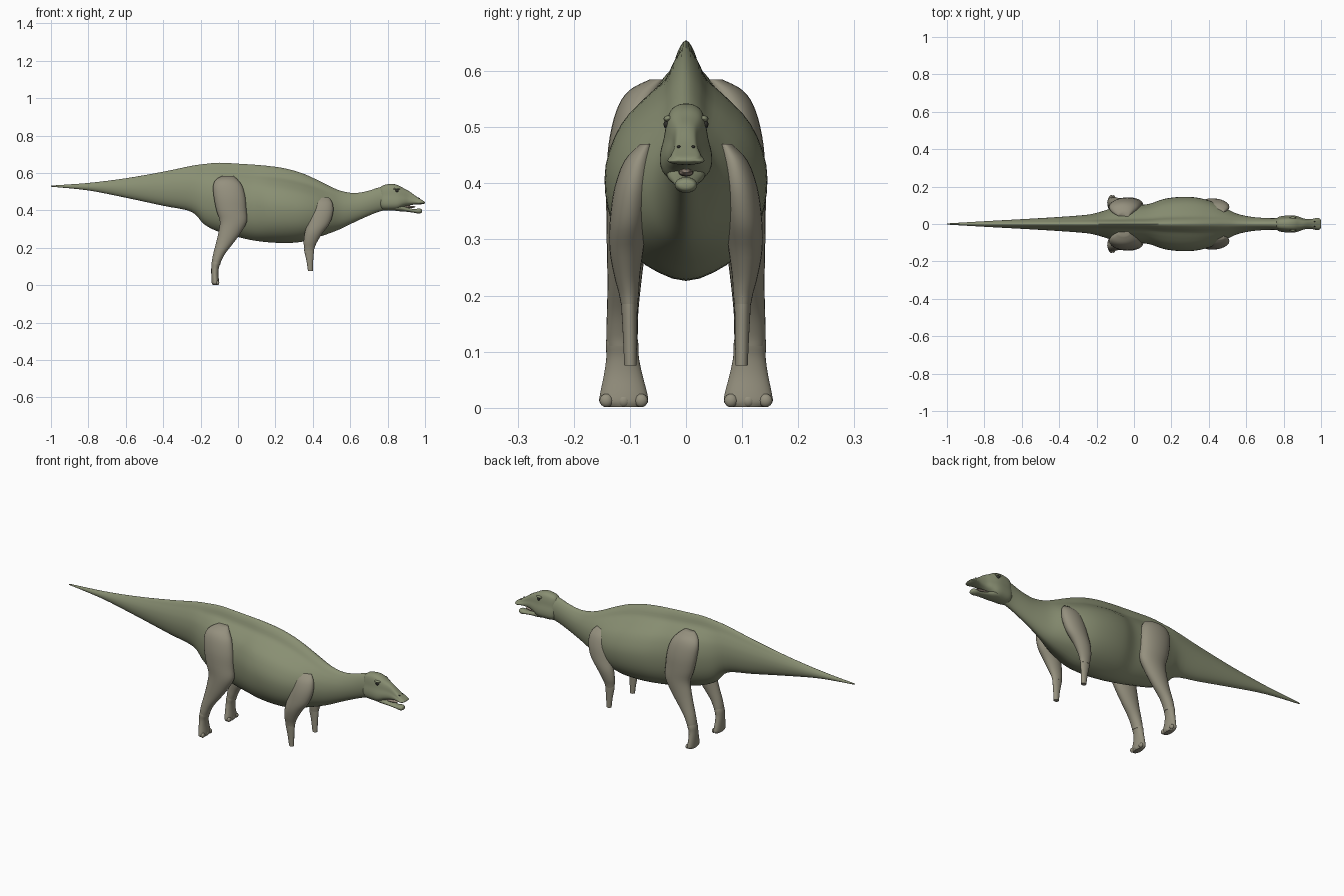
import bpy, bmesh
from math import sin, cos, pi
from mathutils import Vector


def material(name, rgb):
    m = bpy.data.materials.new(name)
    m.diffuse_color = (*rgb, 1)
    return m


HIDE = material("olive hide", (0.25, 0.275, 0.17))
LEG = material("tan hide", (0.30, 0.28, 0.21))
DARK = material("dark", (0.03, 0.03, 0.025))
PINK = material("mouth", (0.30, 0.24, 0.19))


def smooth(points, n=4, closed=False):
    """Catmull-Rom curve through tuples of any length."""
    pts = [Vector(p) for p in points]
    k, out = len(pts), []
    get = (lambda i: pts[i % k]) if closed else (lambda i: pts[max(0, min(k - 1, i))])
    for i in range(k if closed else k - 1):
        a, b, c, d = get(i - 1), get(i), get(i + 1), get(i + 2)
        for j in range(n):
            t = j / n
            out.append(b + (c - a) * (t / 2) + (2 * a - 5 * b + 4 * c - d) * (t * t / 2)
                       + (3 * b - a - 3 * c + d) * (t ** 3 / 2))
    return out if closed else out + [pts[-1]]


def skin(name, rings, mat, mirror=False):
    """Join rings of points into a closed smooth surface."""
    bm = bmesh.new()
    vs = [[bm.verts.new(p) for p in r] for r in rings]
    n = len(vs[0])
    for a, b in zip(vs, vs[1:]):
        for i in range(n):
            bm.faces.new((a[i], a[(i + 1) % n], b[(i + 1) % n], b[i]))
    bm.faces.new(vs[0][::-1])
    bm.faces.new(vs[-1])
    bmesh.ops.recalc_face_normals(bm, faces=bm.faces)
    me = bpy.data.meshes.new(name)
    bm.to_mesh(me)
    bm.free()
    ob = bpy.data.objects.new(name, me)
    bpy.context.collection.objects.link(ob)
    me.materials.append(mat)
    bpy.context.view_layer.objects.active = ob
    ob.select_set(True)
    bpy.ops.object.shade_smooth_by_angle(angle=0.9)
    ob.select_set(False)
    if mirror:
        m = ob.modifiers.new("mirror", "MIRROR")
        m.use_axis = (False, True, False)
    return ob


def section(half):
    """Half outline (depth from top, width) -> smooth closed outline."""
    return smooth(list(half) + [(t, -w) for t, w in half[-2:0:-1]], 3, True)


RIDGED = section([(0, 0), (.05, .16), (.13, .28), (.2, .52), (.31, .82), (.48, 1),
                  (.66, .98), (.81, .82), (.93, .5), (1, 0)])
OVAL = section([((1 - cos(pi * i / 9)) / 2, sin(pi * i / 9)) for i in range(10)])
SKULL = section([(0, 0), (.015, .3), (.08, .58), (.22, .74), (.42, .84), (.62, .98),
                 (.8, .95), (.93, .65), (1, 0)])


def along_x(name, stations, mat, shape, base=OVAL):
    """Stations: x, top, bottom, half width, share of the special shape."""
    rings = []
    for x, top, bot, w, r in smooth(stations):
        ring = []
        for p, q in zip(shape, base):
            t, y = p * r + q * (1 - r) if shape is not base else p
            ring.append((x, y * w, top + (bot - top) * t))
        rings.append(ring)
    return skin(name, rings, mat)


def limb(name, stations, mat, sides=24):
    """Stations: x, y, z, half length, half width; mirrored to both sides."""
    rings = [[(x + rx * cos(2 * pi * i / sides), y + ry * sin(2 * pi * i / sides), z)
              for i in range(sides)] for x, y, z, rx, ry in smooth(stations)]
    return skin(name, rings, mat, True)


def blob(name, c, r, mat, mirror=True):
    """Small ellipsoid."""
    rings = []
    for j in range(9):
        a = pi * (j + .05) / 8.1
        rings.append([(c[0] + r[0] * sin(a) * cos(pi * i / 8), c[1] + r[1] * sin(a) * sin(pi * i / 8),
                       c[2] + r[2] * cos(a)) for i in range(16)])
    return skin(name, rings, mat, mirror)


# Tail, trunk and neck
along_x("body", [
    (-1, .533, .527, .003, .2), (-.8, .547, .507, .015, .3), (-.6, .572, .468, .026, .4),
    (-.4, .607, .425, .038, .5), (-.25, .638, .393, .050, .6), (-.18, .648, .325, .065, .8),
    (-.1, .655, .285, .088, 1), (0, .650, .258, .098, 1), (.08, .645, .240, .106, 1),
    (.16, .638, .230, .132, 1), (.25, .625, .226, .143, 1), (.34, .600, .232, .139, .95),
    (.42, .565, .255, .118, .85), (.49, .530, .278, .085, .6), (.55, .505, .302, .056, .4),
    (.62, .493, .336, .040, .3), (.69, .503, .368, .033, .2), (.75, .522, .392, .031, .1),
    (.80, .532, .405, .034, 0)], HIDE, RIDGED)

# Skull with flared beak
along_x("head", [
    (.755, .515, .420, .022, 1), (.775, .534, .402, .039, 1), (.82, .542, .399, .046, 1),
    (.855, .535, .402, .046, 1), (.885, .519, .418, .038, 1), (.915, .503, .427, .028, 1),
    (.95, .477, .432, .027, 1), (.98, .458, .433, .033, 1), (.995, .449, .436, .027, 1),
    (1, .445, .439, .015, 1)], HIDE, SKULL)

# Open lower jaw and tongue
along_x("lower_jaw", [
    (.81, .445, .403, .034, 0), (.86, .435, .396, .034, 0), (.90, .418, .393, .025, 0),
    (.94, .407, .388, .019, 0), (.965, .411, .383, .020, 0), (.98, .407, .387, .016, 0),
    (.984, .401, .392, .007, 0)], HIDE, OVAL)
blob("tongue", (.90, 0, .419), (.05, .013, .007), PINK, False)

# Eyes, brows and nostrils
blob("eyes", (.85, .034, .505), (.009, .006, .008), DARK)
blob("brows", (.848, .031, .515), (.018, .009, .006), HIDE)
blob("nostrils", (.966, .013, .465), (.006, .003, .003), DARK)

# Hind legs
limb("hind_thighs", [
    (-.055, .050, .585, .030, .015), (-.06, .072, .565, .058, .030), (-.055, .088, .53, .078, .036),
    (-.045, .098, .47, .084, .040), (-.035, .102, .40, .080, .040), (-.025, .105, .34, .072, .037),
    (-.045, .107, .28, .060, .034), (-.074, .110, .22, .045, .030), (-.100, .113, .17, .032, .028),
    (-.114, .114, .13, .025, .028), (-.117, .114, .11, .022, .026)], LEG)
limb("hind_feet", [
    (-.116, .114, .135, .021, .025), (-.119, .114, .115, .023, .029), (-.123, .113, .09, .020, .029),
    (-.124, .112, .06, .019, .034), (-.122, .111, .025, .020, .042), (-.121, .111, .010, .019, .043),
    (-.120, .110, .001, .014, .032)], LEG)
for i, y in enumerate((.080, .111, .142)):
    blob("toe_%d" % (i + 1), (-.109, y, .013), (.009, .012, .012), LEG)

# Front legs: shoulder and upper arm, then straight forearm
limb("upper_arms", [
    (.45, .070, .47, .035, .012), (.45, .084, .44, .055, .026), (.445, .094, .39, .064, .034),
    (.43, .102, .33, .060, .034), (.405, .106, .28, .048, .030), (.388, .105, .235, .037, .023),
    (.382, .102, .205, .029, .018), (.381, .101, .185, .025, .015)], LEG)
limb("forearms", [
    (.381, .101, .20, .024, .014), (.380, .101, .185, .026, .0145), (.384, .100, .13, .018, .0125),
    (.387, .099, .075, .013, .011)], LEG)
